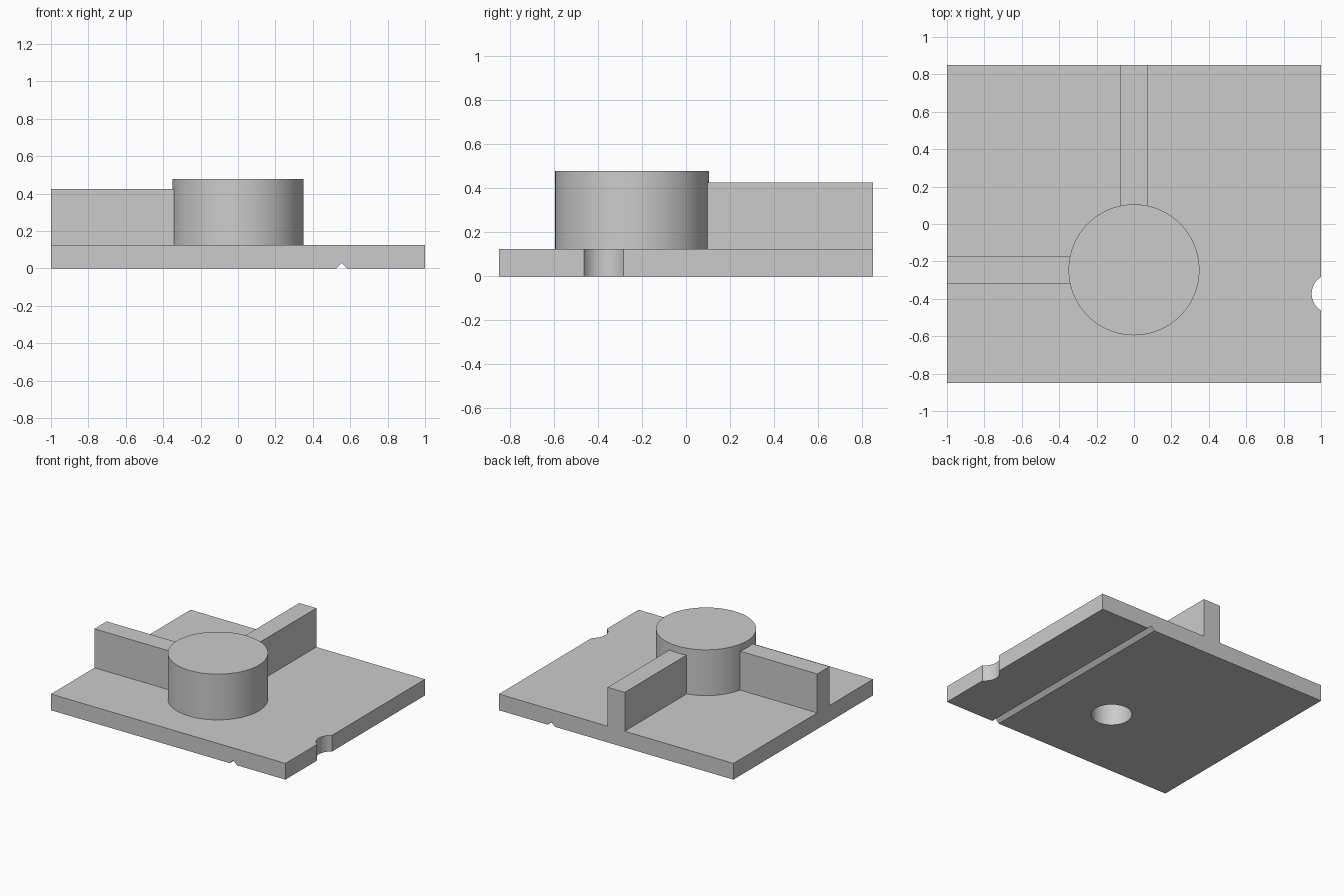
import bpy
import bmesh
import math
from mathutils import Matrix, Vector

if "Cube" in bpy.data.objects:
    bpy.data.objects.remove(bpy.data.objects["Cube"], do_unlink=True)

# One plain grey for the whole part
grey = bpy.data.materials.new("plain_grey")
grey.use_nodes = True
grey.diffuse_color = (0.6, 0.6, 0.6, 1)
grey.node_tree.nodes["Principled BSDF"].inputs["Base Color"].default_value = grey.diffuse_color

HALF_Y = 0.85
BASE_TOP = 0.125
RIB_TOP = 0.425
BOSS_TOP = 0.478
BOSS_Y = -0.245


def make_object(name, bm):
    bmesh.ops.recalc_face_normals(bm, faces=bm.faces)
    mesh = bpy.data.meshes.new(name)
    bm.to_mesh(mesh)
    bm.free()
    mesh.materials.append(grey)
    obj = bpy.data.objects.new(name, mesh)
    bpy.context.collection.objects.link(obj)
    return obj


def box(name, low, high):
    low, high = Vector(low), Vector(high)
    bm = bmesh.new()
    place = Matrix.Translation((low + high) / 2) @ Matrix.Diagonal((*(high - low), 1))
    bmesh.ops.create_cube(bm, size=1, matrix=place)
    return make_object(name, bm)


def cylinder(name, x, y, radius, bottom, top):
    bm = bmesh.new()
    bmesh.ops.create_cone(bm, cap_ends=True, segments=96, radius1=radius, radius2=radius,
                          depth=top - bottom,
                          matrix=Matrix.Translation((x, y, (bottom + top) / 2)))
    return make_object(name, bm)


def cut(obj, cutters):
    bpy.context.view_layer.objects.active = obj
    for cutter in cutters:
        mod = obj.modifiers.new("cut", "BOOLEAN")
        mod.operation = "DIFFERENCE"
        mod.solver = "EXACT"
        mod.object = cutter
        bpy.ops.object.modifier_apply(modifier=mod.name)


# Base plate: front profile with a V groove underneath, pushed to the back
profile = [(-1, 0), (0.525, 0), (0.555, 0.03), (0.585, 0),
           (1, 0), (1, BASE_TOP), (-1, BASE_TOP)]
bm = bmesh.new()
face = bm.faces.new([bm.verts.new((x, -HALF_Y, z)) for x, z in profile])
pushed = bmesh.ops.extrude_face_region(bm, geom=[face])["geom"]
bmesh.ops.translate(bm, vec=(0, 2 * HALF_Y, 0),
                    verts=[v for v in pushed if isinstance(v, bmesh.types.BMVert)])
base_plate = make_object("base_plate", bm)

# Round boss and the two ribs that run from it to the plate edges
boss = cylinder("boss", 0, BOSS_Y, 0.35, BASE_TOP, BOSS_TOP)
box("back_rib", (-0.073, 0.08, BASE_TOP), (0.073, HALF_Y, RIB_TOP))
box("right_rib", (-1, BOSS_Y - 0.075, BASE_TOP), (-0.32, BOSS_Y + 0.075, RIB_TOP))

# Blind hole from below and round notch in the left edge
hole = cylinder("hole_cutter", 0, BOSS_Y, 0.143, -0.1, 0.36)
notch = cylinder("notch_cutter", 1.056, -0.373, 0.106, -0.1, 0.3)
cut(base_plate, [hole, notch])
cut(boss, [hole])
for cutter in (hole, notch):
    bpy.data.objects.remove(cutter, do_unlink=True)

# Smooth the round walls and keep the edges sharp
bpy.ops.object.select_all(action="DESELECT")
for obj in (base_plate, boss):
    obj.select_set(True)
bpy.context.view_layer.objects.active = base_plate
bpy.ops.object.shade_smooth_by_angle(angle=math.radians(30))
